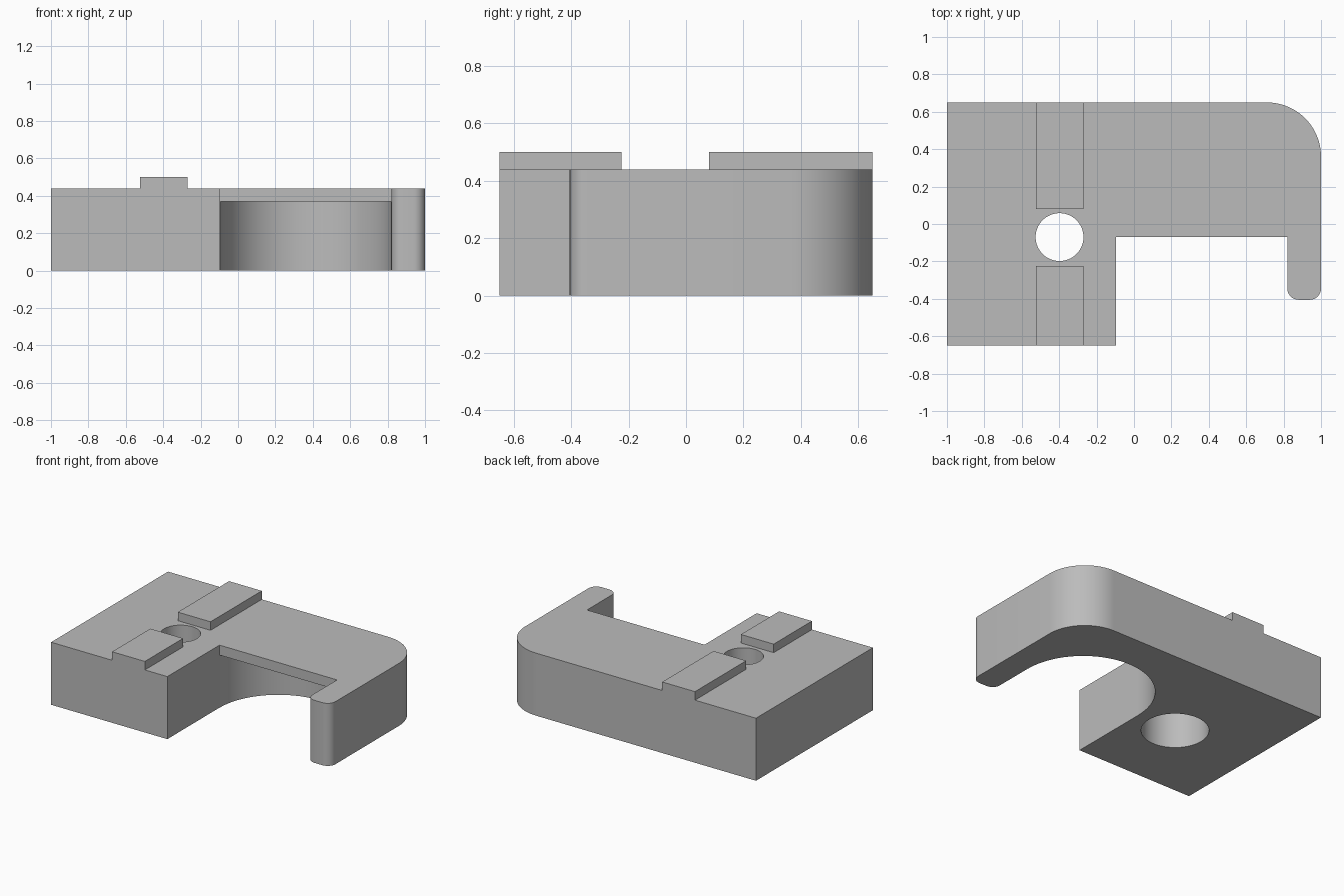
import bpy
import bmesh
from math import cos, sin, radians

if "Cube" in bpy.data.objects:
    bpy.data.objects.remove(bpy.data.objects["Cube"], do_unlink=True)

grey = bpy.data.materials.new("plain grey")
grey.use_nodes = True
colour = (0.5, 0.5, 0.5, 1)
grey.diffuse_color = colour
grey.node_tree.nodes["Principled BSDF"].inputs["Base Color"].default_value = colour


def arc(cx, cy, r, start, end, steps):
    """Points along a circular arc, angles in degrees."""
    angles = [radians(start + (end - start) * i / steps) for i in range(steps + 1)]
    return [(cx + r * cos(a), cy + r * sin(a)) for a in angles]


def prism(name, outline, z0, z1):
    """Extrude a counter-clockwise outline from z0 up to z1."""
    bm = bmesh.new()
    base = bm.faces.new([bm.verts.new((x, y, z0)) for x, y in outline])
    top = bmesh.ops.extrude_face_region(bm, geom=[base])["geom"]
    verts = [g for g in top if isinstance(g, bmesh.types.BMVert)]
    bmesh.ops.translate(bm, verts=verts, vec=(0, 0, z1 - z0))
    bmesh.ops.recalc_face_normals(bm, faces=bm.faces)
    mesh = bpy.data.meshes.new(name)
    bm.to_mesh(mesh)
    bm.free()
    mesh.materials.append(grey)
    obj = bpy.data.objects.new(name, mesh)
    bpy.context.collection.objects.link(obj)
    return obj


def activate(obj):
    bpy.ops.object.select_all(action="DESELECT")
    obj.select_set(True)
    bpy.context.view_layer.objects.active = obj


def cut(target, cutter):
    """Subtract the cutter and remove it."""
    mod = target.modifiers.new(cutter.name, "BOOLEAN")
    mod.operation = "DIFFERENCE"
    mod.solver = "EXACT"
    mod.object = cutter
    activate(target)
    bpy.ops.object.modifier_apply(modifier=mod.name)
    bpy.data.objects.remove(cutter, do_unlink=True)


DECK = 0.44
BACK = 0.65

# Bracket body: block, rounded back corner and hook with a rounded tip
outline = [(-1, -BACK), (-0.095, -BACK), (-0.095, -0.07), (0.82, -0.07)]
outline += arc(0.88, -0.345, 0.06, 180, 270, 8)
outline += arc(0.94, -0.345, 0.06, 270, 360, 8)
outline += arc(0.71, 0.36, 0.29, 0, 90, 24)
outline += [(-1, BACK)]
body = prism("bracket_body", outline, 0, DECK)

# Round pocket under the deck plate, open to the front
pocket = arc(0.3625, -0.07, 0.4565, 0, 180, 64) + [(0, -0.2), (0.7, -0.2)]
cut(body, prism("pocket_cutter", pocket, -0.1, 0.37))

# Bolt hole with a wider counterbore from below
for name, radius, z0, z1 in (("hole_cutter", 0.128, -0.1, 0.6),
                             ("counterbore_cutter", 0.215, -0.1, 0.28)):
    circle = arc(-0.398, -0.07, radius, 0, 360, 64)[:-1]
    cut(body, prism(name, circle, z0, z1))

activate(body)
bpy.ops.object.shade_smooth_by_angle(angle=radians(30))

# Locating rails in front of and behind the hole
for name, y0, y1 in (("front_rail", -BACK, -0.225), ("back_rail", 0.08, BACK)):
    prism(name, [(-0.525, y0), (-0.27, y0), (-0.27, y1), (-0.525, y1)], DECK, 0.5)
